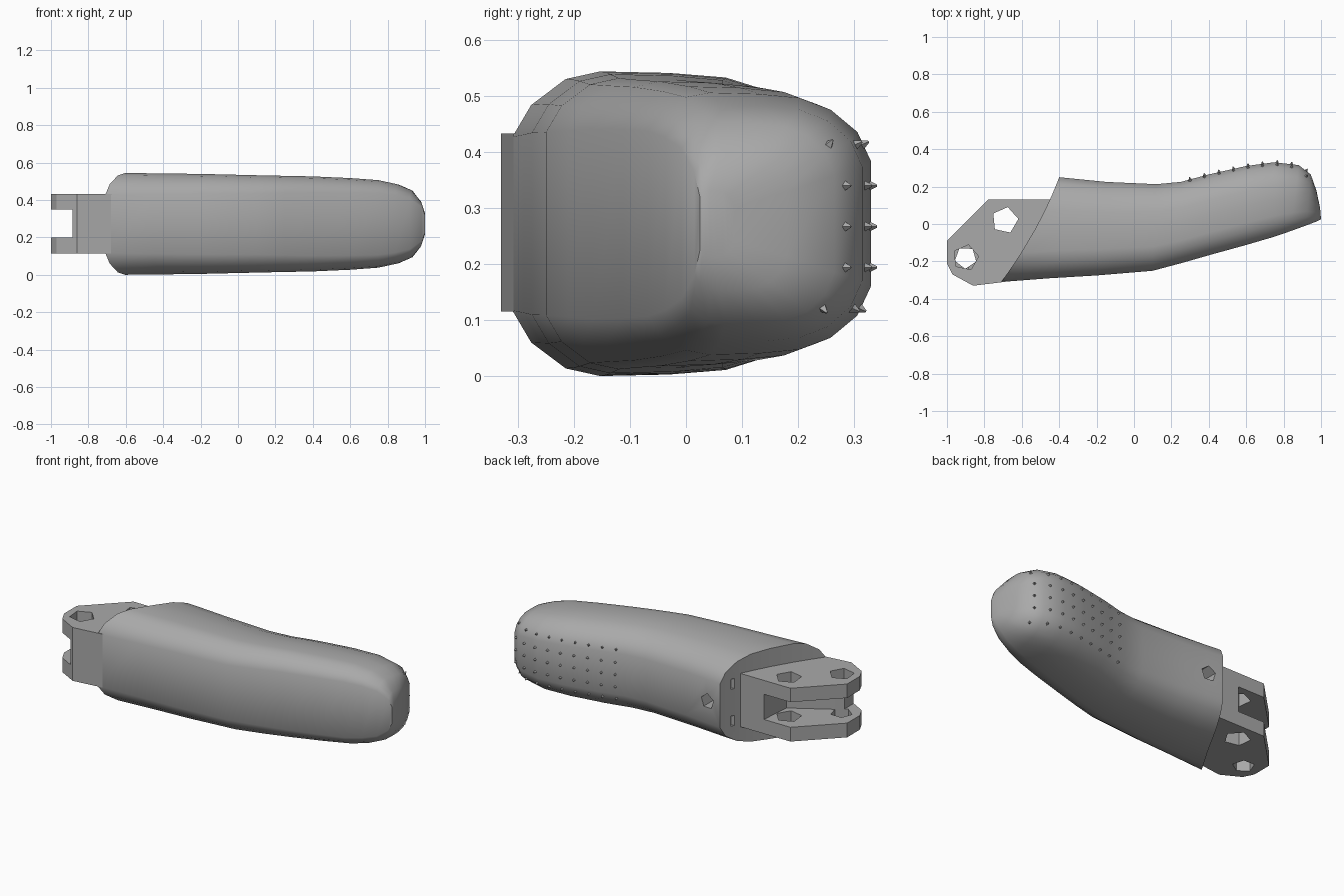
import bpy, bmesh, math
from mathutils import Vector, Matrix
from mathutils.bvhtree import BVHTree

cube = bpy.data.objects.get("Cube")
if cube:
    bpy.data.objects.remove(cube, do_unlink=True)

grey = bpy.data.materials.new("plain grey")
grey.use_nodes = True
grey.diffuse_color = (0.4, 0.4, 0.4, 1)
grey.node_tree.nodes["Principled BSDF"].inputs["Base Color"].default_value = (0.4, 0.4, 0.4, 1)

MID = 0.272  # height of the symmetry plane


def make(name, bm):
    bmesh.ops.recalc_face_normals(bm, faces=bm.faces)
    mesh = bpy.data.meshes.new(name)
    bm.to_mesh(mesh)
    bm.free()
    mesh.materials.append(grey)
    ob = bpy.data.objects.new(name, mesh)
    bpy.context.collection.objects.link(ob)
    return ob


def prism(name, outline, low, high):
    bm = bmesh.new()
    face = bm.faces.new([bm.verts.new((x, y, low)) for x, y in outline])
    new = bmesh.ops.extrude_face_region(bm, geom=[face])["geom"]
    verts = [v for v in new if isinstance(v, bmesh.types.BMVert)]
    bmesh.ops.translate(bm, verts=verts, vec=(0, 0, high - low))
    return make(name, bm)


def ring(x, y, radius, sides, turn):
    angles = [turn + math.tau * i / sides for i in range(sides)]
    return [(x + radius * math.cos(a), y + radius * math.sin(a)) for a in angles]


def activate(ob):
    bpy.ops.object.select_all(action='DESELECT')
    ob.select_set(True)
    bpy.context.view_layer.objects.active = ob


def cut(ob, cutter):
    cutter.hide_render = True
    mod = ob.modifiers.new("cut", 'BOOLEAN')
    mod.operation = 'DIFFERENCE'
    mod.solver = 'EXACT'
    mod.object = cutter
    activate(ob)
    bpy.ops.object.modifier_apply(modifier=mod.name)
    bpy.data.objects.remove(cutter, do_unlink=True)


# Body: stations as front x, front y, back x, back y, half height
stations = [
    (-.71, -.31, -.40, .25, .272), (-.45, -.29, -.30, .24, .270),
    (-.20, -.275, -.15, .225, .267), (.10, -.25, .12, .213, .260),
    (.25, -.21, .25, .225, .257), (.40, -.167, .40, .265, .254),
    (.60, -.112, .60, .31, .245), (.75, -.068, .75, .33, .234),
    (.84, -.037, .88, .315, .212), (.92, -.008, .945, .265, .18),
    (.98, .015, .975, .18, .12), (1.0, .025, .995, .085, .06)]
# Cross-section: depth fraction and height fraction
section = [(0, .57), (.06, .78), (.17, .95), (.28, 1), (.5, .99), (.68, .96),
           (.82, .87), (.94, .7), (1, .48)]

bm = bmesh.new()
loops = []
for i, (fx, fy, bx, by, half) in enumerate(stations):
    blend = i / (len(stations) - 1)
    sag = 0.1 if i == 0 else 0
    upper = []
    for t, k in section:
        k += (1 - k) * 0.5 * blend * (t < 0.2)
        x = fx + (bx - fx) * t + sag * t * (1 - t)
        upper.append((x, fy + (by - fy) * t, k * half))
    points = upper + [(x, y, -z) for x, y, z in reversed(upper)]
    loops.append([bm.verts.new((x, y, MID + z)) for x, y, z in points])
count = len(loops[0])
for a, b in zip(loops, loops[1:]):
    for j in range(count):
        k = (j + 1) % count
        bm.faces.new((a[j], a[k], b[k], b[j]))
for loop in (loops[0], loops[-1]):
    for j in range(len(section) - 1):
        bm.faces.new((loop[j], loop[j + 1], loop[count - 2 - j], loop[count - 1 - j]))
body = make("finger_body", bm)
surface = BVHTree.FromObject(body, bpy.context.evaluated_depsgraph_get())

# Screw hole in the back of the body
hole = prism("screw_cutter", ring(0, 0, .045, 5, .3), -.1, .1)
hole.data.transform(Matrix.Translation((-.31, .25, MID)) @ Matrix.Rotation(math.pi / 2, 4, 'X'))
cut(body, hole)

# Two narrow slots in the sloping end
for side in (-1, 1):
    slot = prism("slot_cutter", [(-.5, .165), (-.38, .165), (-.38, .185), (-.5, .185)],
                 MID + side * .11 - .03, MID + side * .11 + .03)
    cut(body, slot)

# Forked hinge
fork = prism("hinge_fork", [
    (-1, -.09), (-.78, .13), (-.35, .13), (-.35, 0), (-.5, -.2), (-.68, -.308),
    (-.86, -.33), (-.97, -.27), (-1, -.21)], .115, .433)
cut(fork, prism("gap_cutter", [
    (-1.1, -.4), (-.885, -.4), (-.885, -.22), (-.62, -.06), (-.6, .2), (-1.1, .2)],
    .2, .35))
cut(fork, prism("tendon_hole_cutter", ring(-.69, .02, .072, 5, .1), -.1, .6))
cut(fork, prism("lower_pin_cutter", ring(-.9, -.18, .06, 5, .9), -.1, .27))
cut(fork, prism("upper_pin_cutter", ring(-.9, -.18, .07, 5, .1), .27, .6))

# Grip studs on the back of the fingertip
bm = bmesh.new()
for col in range(9):
    for row in range(-2, 3):
        start = Vector((.3 + col * .0775, 1, MID - .005 + row * .073))
        spot, normal, index, dist = surface.ray_cast(start, Vector((0, -1, 0)))
        if spot is None:
            continue
        turn = normal.to_track_quat('Z', 'Y').to_matrix().to_4x4()
        bmesh.ops.create_cone(bm, cap_ends=True, segments=4, radius1=.015, radius2=.002,
                              depth=.026, matrix=Matrix.Translation(spot) @ turn)
make("grip_studs", bm)

activate(body)
bpy.ops.object.shade_smooth_by_angle(angle=math.radians(35))
